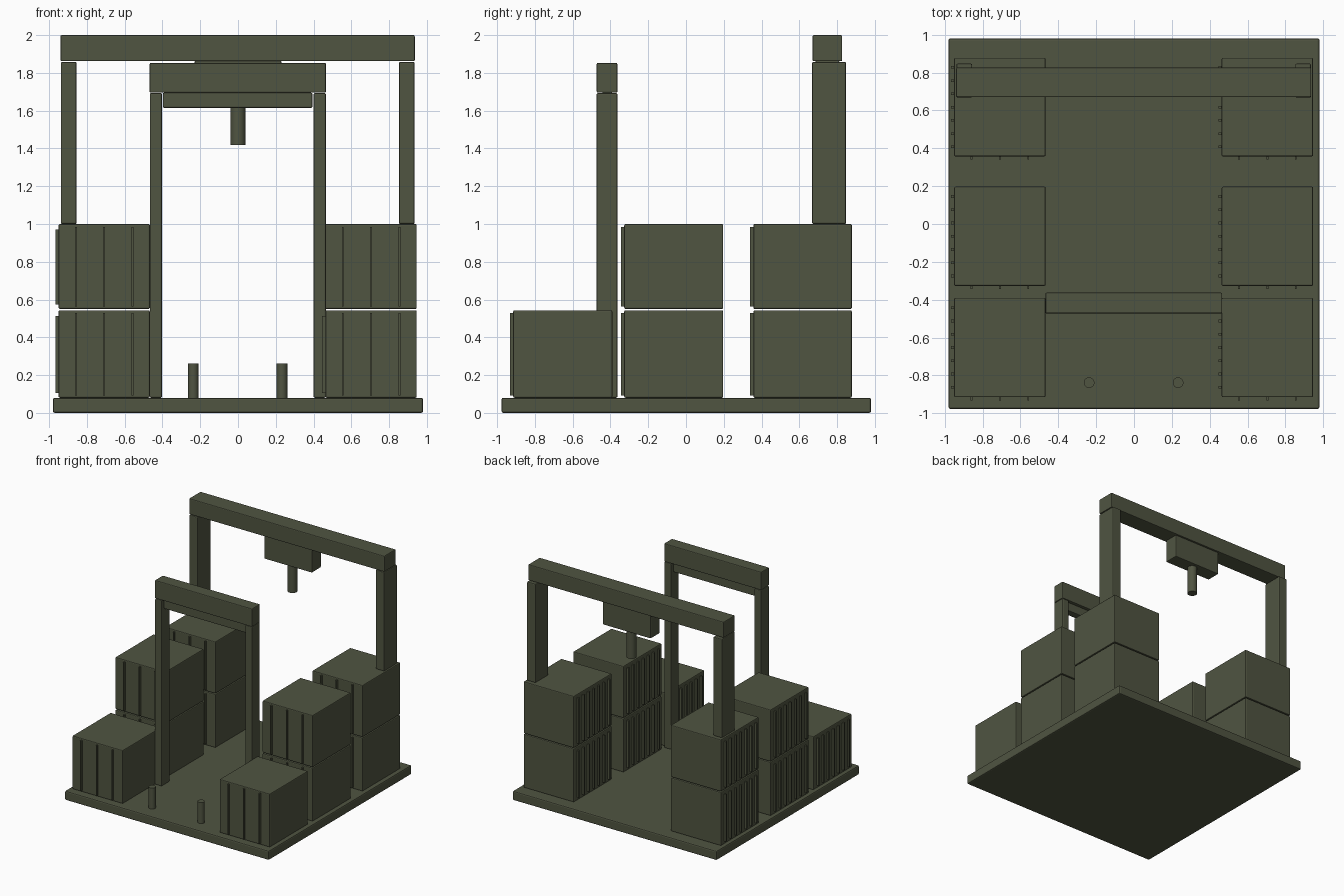
import bpy
import bmesh
import math
from mathutils import Matrix, Vector

cube = bpy.data.objects.get("Cube")
if cube:
    bpy.data.objects.remove(cube, do_unlink=True)

olive = bpy.data.materials.new("olive_drab")
olive.use_nodes = True
COLOUR = (0.08, 0.089, 0.053, 1)
olive.diffuse_color = COLOUR
olive.node_tree.nodes["Principled BSDF"].inputs["Base Color"].default_value = COLOUR


def finish(name, bm, bevel=0.0):
    mesh = bpy.data.meshes.new(name)
    bm.to_mesh(mesh)
    bm.free()
    mesh.materials.append(olive)
    obj = bpy.data.objects.new(name, mesh)
    bpy.context.collection.objects.link(obj)
    if bevel:
        mod = obj.modifiers.new("edge_bevel", "BEVEL")
        mod.width = bevel
        mod.segments = 2
    return obj


def add_box(bm, x, y, z):
    """Add a box given (min, max) ranges."""
    lo, hi = Vector((x[0], y[0], z[0])), Vector((x[1], y[1], z[1]))
    size = Matrix.Diagonal((*(hi - lo), 1))
    bmesh.ops.create_cube(bm, size=1, matrix=Matrix.Translation((lo + hi) / 2) @ size)


def box(name, x, y, z, bevel=0.007):
    bm = bmesh.new()
    add_box(bm, x, y, z)
    return finish(name, bm, bevel)


def cylinder(name, x, y, z, radius):
    bm = bmesh.new()
    bmesh.ops.create_cone(bm, cap_ends=True, segments=32, radius1=radius, radius2=radius,
                          depth=z[1] - z[0],
                          matrix=Matrix.Translation((x, y, (z[0] + z[1]) / 2)))
    obj = finish(name, bm)
    bpy.ops.object.select_all(action="DESELECT")
    obj.select_set(True)
    bpy.context.view_layer.objects.active = obj
    bpy.ops.object.shade_smooth_by_angle(angle=math.radians(35))


def container(name, x, y, z):
    """Crate with three door ribs in front and seven ribs on its right side."""
    box(name, x, y, z)
    bm = bmesh.new()
    cx, cy = sum(x) / 2, sum(y) / 2
    for i in (-1, 0, 1):
        rx = cx + i * 0.15
        add_box(bm, (rx - 0.005, rx + 0.005), (y[0] - 0.017, y[0] + 0.01),
                (z[0] + 0.012, z[1] - 0.015))
    for i in range(-3, 4):
        ry = cy + i * 0.07
        add_box(bm, (x[0] - 0.017, x[0] + 0.01), (ry - 0.007, ry + 0.007),
                (z[0] + 0.025, z[1] - 0.03))
    finish(name + "_ribs", bm)


# Base slab
box("base_slab", (-0.98, 0.98), (-0.977, 0.98), (0, 0.08), 0.01)

# Container stacks
LOWER, UPPER = (0.08, 0.543), (0.55, 1.0)
for side, x in (("right", (-0.95, -0.467)), ("left", (0.463, 0.946))):
    for row, y, levels in (("front", (-0.915, -0.39), 1),
                           ("middle", (-0.327, 0.197), 2),
                           ("back", (0.357, 0.878), 2)):
        for level, z in list(zip(("lower", "upper"), (LOWER, UPPER)))[:levels]:
            container(f"{row}_{side}_{level}_container", x, y, z)

# Front gate
GATE_Y = (-0.473, -0.363)
box("gate_right_post", (-0.467, -0.402), GATE_Y, (0.08, 1.693))
box("gate_left_post", (0.4, 0.465), GATE_Y, (0.08, 1.693))
box("gate_beam", (-0.468, 0.466), GATE_Y, (1.695, 1.853))
box("gate_crossbar", (-0.398, 0.394), (-0.45, -0.386), (1.615, 1.695))

# Rear gantry standing on the back stacks
box("gantry_right_post", (-0.938, -0.855), (0.668, 0.847), (1.0, 1.858))
box("gantry_left_post", (0.852, 0.935), (0.668, 0.847), (1.0, 1.858))
box("gantry_beam", (-0.94, 0.936), (0.67, 0.827), (1.862, 2.0))

# Hoist hanging from the gantry
box("hoist_box", (-0.23, 0.23), (0.685, 0.812), (1.66, 1.866))
cylinder("hoist_spindle", 0, 0.748, (1.418, 1.665), 0.04)

# Bollards
for side, x in (("right", -0.237), ("left", 0.233)):
    cylinder(f"{side}_bollard", x, -0.838, (0.075, 0.262), 0.028)
